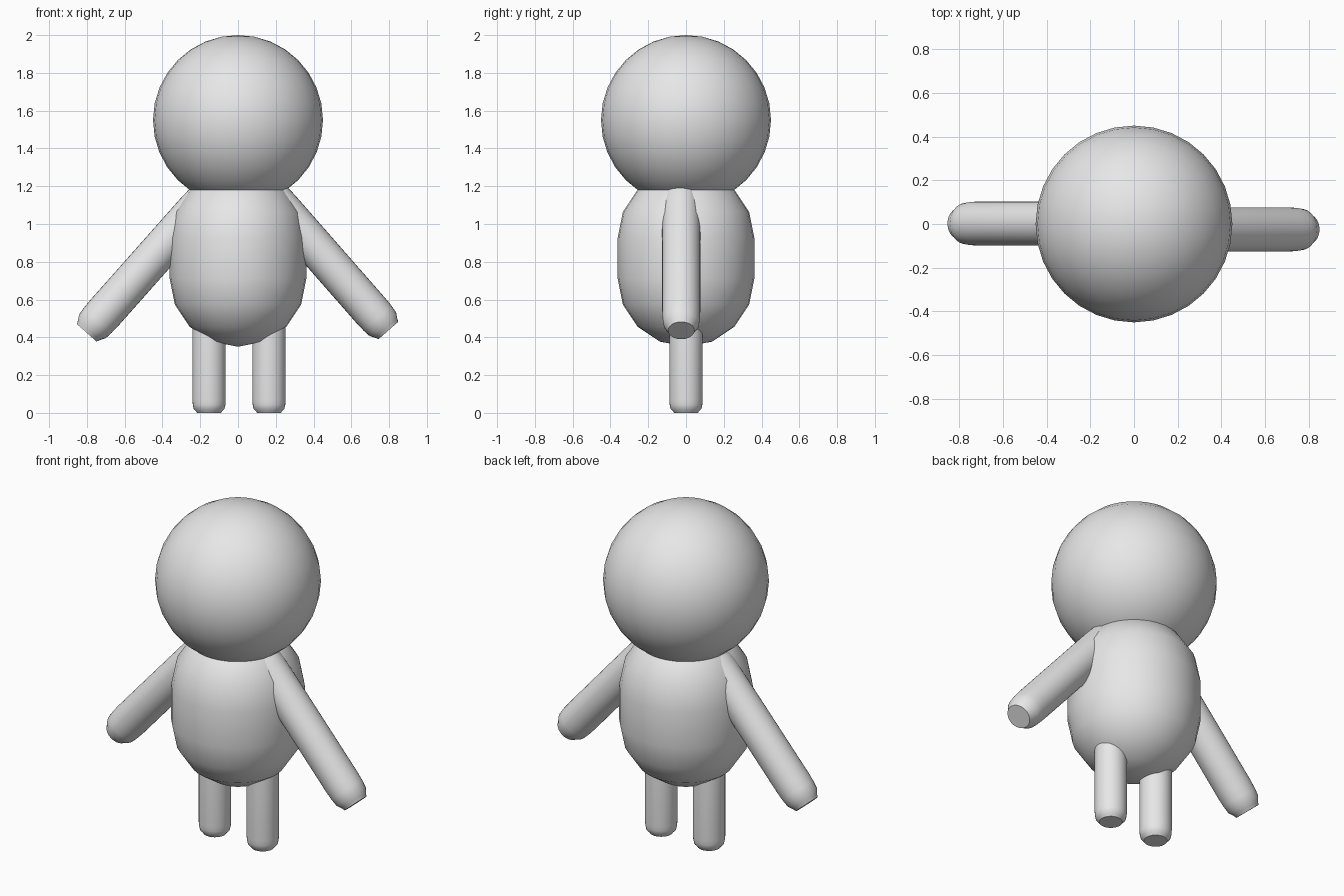
import bpy, bmesh, math
from mathutils import Vector

cube = bpy.data.objects.get("Cube")
if cube:
    bpy.data.objects.remove(cube, do_unlink=True)

grey = bpy.data.materials.new("plain_grey")
grey.use_nodes = True
COLOUR = (0.8, 0.8, 0.8, 1.0)
grey.diffuse_color = COLOUR
grey.node_tree.nodes["Principled BSDF"].inputs["Base Color"].default_value = COLOUR


def finish(obj):
    """Colour the part and smooth it, keeping rims sharp."""
    obj.data.materials.append(grey)
    bpy.ops.object.select_all(action='DESELECT')
    obj.select_set(True)
    bpy.context.view_layer.objects.active = obj
    bpy.ops.object.shade_smooth_by_angle(angle=math.radians(35))


def lathe(name, profile, start=(0, 0, 0), direction=(0, 0, 1), sides=32):
    """Spin (radius, height) points into a closed solid along a direction."""
    bm = bmesh.new()
    rings = []
    for r, h in profile:
        rings.append([bm.verts.new((r * math.cos(a), r * math.sin(a), h))
                      for a in (math.tau * i / sides for i in range(sides))])
    for low, high in zip(rings, rings[1:]):
        for i in range(sides):
            j = (i + 1) % sides
            bm.faces.new((low[i], low[j], high[j], high[i]))
    bm.faces.new(rings[0][::-1])
    bm.faces.new(rings[-1])
    bmesh.ops.remove_doubles(bm, verts=bm.verts, dist=1e-5)
    bmesh.ops.recalc_face_normals(bm, faces=bm.faces)
    mesh = bpy.data.meshes.new(name)
    bm.to_mesh(mesh)
    bm.free()
    obj = bpy.data.objects.new(name, mesh)
    bpy.context.collection.objects.link(obj)
    obj.location = start
    obj.rotation_mode = 'QUATERNION'
    obj.rotation_quaternion = Vector(direction).to_track_quat('Z', 'Y')
    finish(obj)
    return obj


def limb(name, start, end, radius, rounding, tip):
    """Cylinder from start to end with rounded shoulders and flat tips."""
    start, end = Vector(start), Vector(end)
    length = (end - start).length
    steps = ((tip, 0), (0.5 * tip + 0.42, 0.12), (0.93, 0.32), (0.98, 0.62), (1, 1))
    near = [(radius * r, rounding * h) for r, h in steps]
    far = [(r, length - h) for r, h in reversed(near)]
    return lathe(name, near + far, start, end - start)


# Head
bpy.ops.mesh.primitive_uv_sphere_add(segments=32, ring_count=16, radius=0.45,
                                     location=(0, 0, 1.55))
head = bpy.context.object
head.name = "head"
finish(head)

# Capsule body: two faceted hemispheres joined by a straight waist
R, LOW, HIGH = 0.362, 0.712, 0.925
angles = [math.radians(22.5 * i) for i in range(5)]
bottom = [(max(R * math.cos(a), 1e-6), LOW - R * math.sin(a)) for a in reversed(angles)]
top = [(max(R * math.cos(a), 1e-6), HIGH + R * math.sin(a)) for a in angles]
lathe("body", bottom + top)

# Legs
limb("left_leg", (0.164, 0, 0), (0.164, 0, 0.58), 0.088, 0.07, 0.72)
limb("right_leg", (-0.153, 0, 0), (-0.153, 0, 0.58), 0.088, 0.07, 0.72)

# Arms, spread down and out from the shoulders
limb("left_arm", (0.135, -0.025, 1.19), (0.796, -0.025, 0.436), 0.101, 0.14, 0.69)
limb("right_arm", (-0.13, 0.002, 1.18), (-0.801, 0.002, 0.424), 0.101, 0.14, 0.69)
